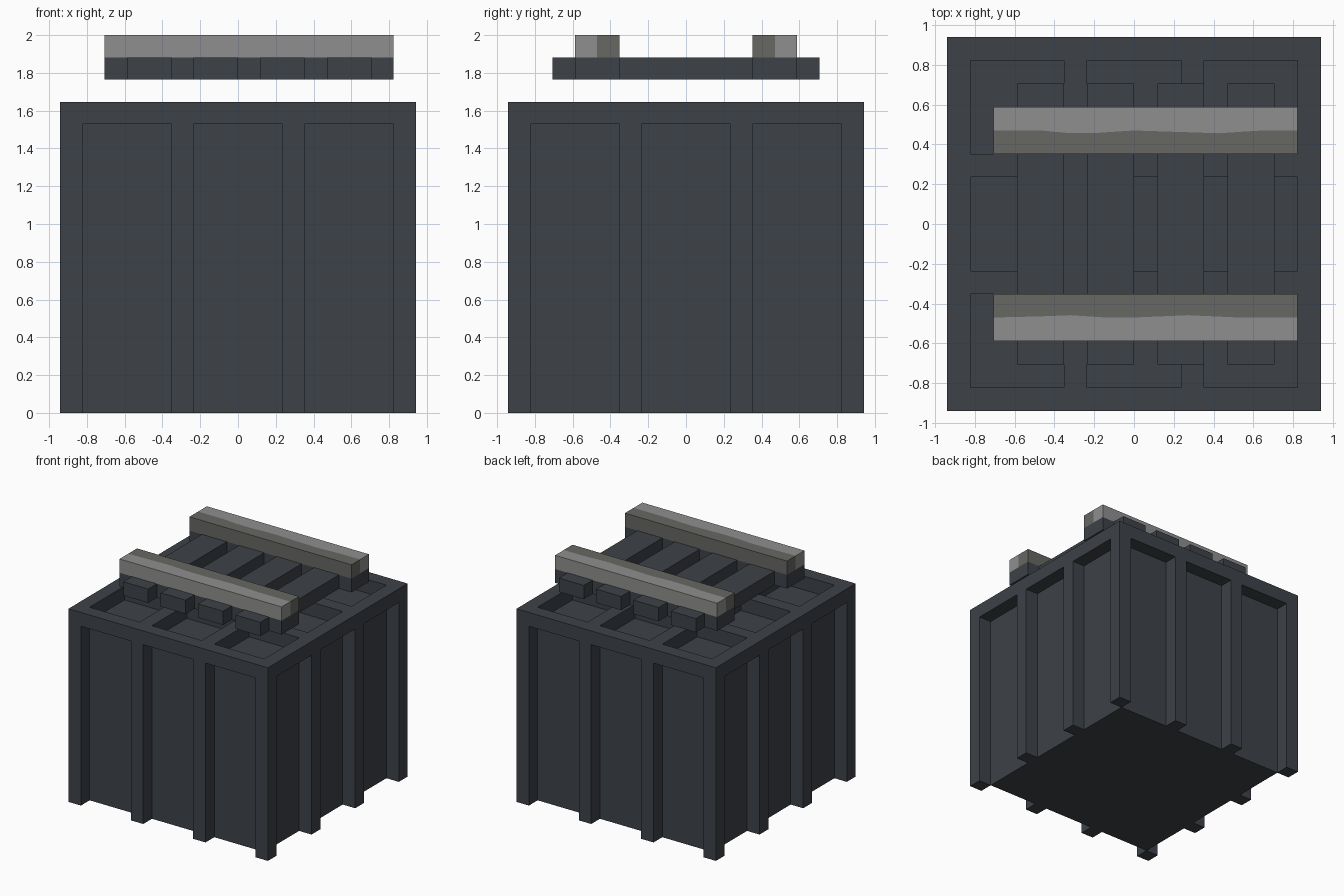
import bpy
import bmesh

U = 2 / 17  # building unit: the whole model is 17 units tall

old = bpy.data.objects.get("Cube")
if old:
    bpy.data.objects.remove(old, do_unlink=True)


def material(name, rgb):
    mat = bpy.data.materials.new(name)
    mat.use_nodes = True
    mat.diffuse_color = (*rgb, 1)
    mat.node_tree.nodes["Principled BSDF"].inputs["Base Color"].default_value = (*rgb, 1)
    return mat


slate = material("slate", (0.047, 0.054, 0.064))
light_grey = material("light grey", (0.275, 0.275, 0.272))
dark_grey = material("dark grey", (0.135, 0.14, 0.125))


def add_prism(bm, outline, z0, z1):
    """Extrude a flat outline from z0 up to z1 (in units)."""
    face = bm.faces.new([bm.verts.new((x * U, y * U, z0 * U)) for x, y in outline])
    top = bmesh.ops.extrude_face_region(bm, geom=[face])["geom"]
    verts = [v for v in top if isinstance(v, bmesh.types.BMVert)]
    bmesh.ops.translate(bm, verts=verts, vec=(0, 0, (z1 - z0) * U))


def build(name, mat, prisms):
    bm = bmesh.new()
    for outline, z0, z1 in prisms:
        add_prism(bm, outline, z0, z1)
    bmesh.ops.recalc_face_normals(bm, faces=bm.faces)
    mesh = bpy.data.meshes.new(name)
    bm.to_mesh(mesh)
    bm.free()
    mesh.materials.append(mat)
    obj = bpy.data.objects.new(name, mesh)
    bpy.context.collection.objects.link(obj)
    return obj


def rect(x, y):
    return [(x[0], y[0]), (x[1], y[0]), (x[1], y[1]), (x[0], y[1])]


strips = [(-8, -7), (-3, -2), (2, 3), (7, 8)]   # ribs of the frame
gaps = [(-7, -3), (-2, 2), (3, 7)]              # recesses between them
edges = [strips[0], strips[-1]]

# Solid inner block
build("core", slate, [(rect((-7, 7), (-7, 7)), 0, 13)])

# Corner posts and the ribs between the side recesses
posts = [rect(a, b) for a in edges for b in strips]
posts += [rect(a, b) for a in strips[1:3] for b in edges]
build("side_posts", slate, [(p, 0, 13) for p in posts])

# Top grid with nine square recesses
beams = [rect((-8, 8), s) for s in strips]
beams += [rect(s, g) for s in strips for g in gaps]
build("top_grid", slate, [(b, 13, 14) for b in beams])

# Slats running front to back above the top
slats = [(-5, -3), (-2, 0), (1, 3), (4, 6)]
build("slats", slate, [(rect(s, (-6, 6)), 15, 16) for s in slats])

# Two rails across the slats: blocks between slats, two-tone bar above
spacers = [(-6, -5), (-3, -2), (0, 1), (3, 4), (6, 7)]
waves = {
    "front": (-1, [(-6, 0), (-4, .05), (-2.7, .1), (-1.2, 0), (0, 0), (2.3, .1), (4.5, 0), (7, 0)]),
    "back": (1, [(-6, 0), (-4, 0), (-2.9, .1), (-1.5, .1), (0, 0), (3.6, .12), (5.5, 0), (7, 0)]),
}
for name, (side, wave) in waves.items():
    band = tuple(sorted((3 * side, 5 * side)))
    build(name + "_rail_base", slate, [(rect(s, band), 15, 16) for s in spacers])
    seam = [(x, side * (4 - d)) for x, d in wave]
    for part, mat, y in (("outer", light_grey, 5), ("inner", dark_grey, 3)):
        outline = seam + [(7, side * y), (-6, side * y)]
        build(f"{name}_rail_{part}", mat, [(outline, 16, 17)])
